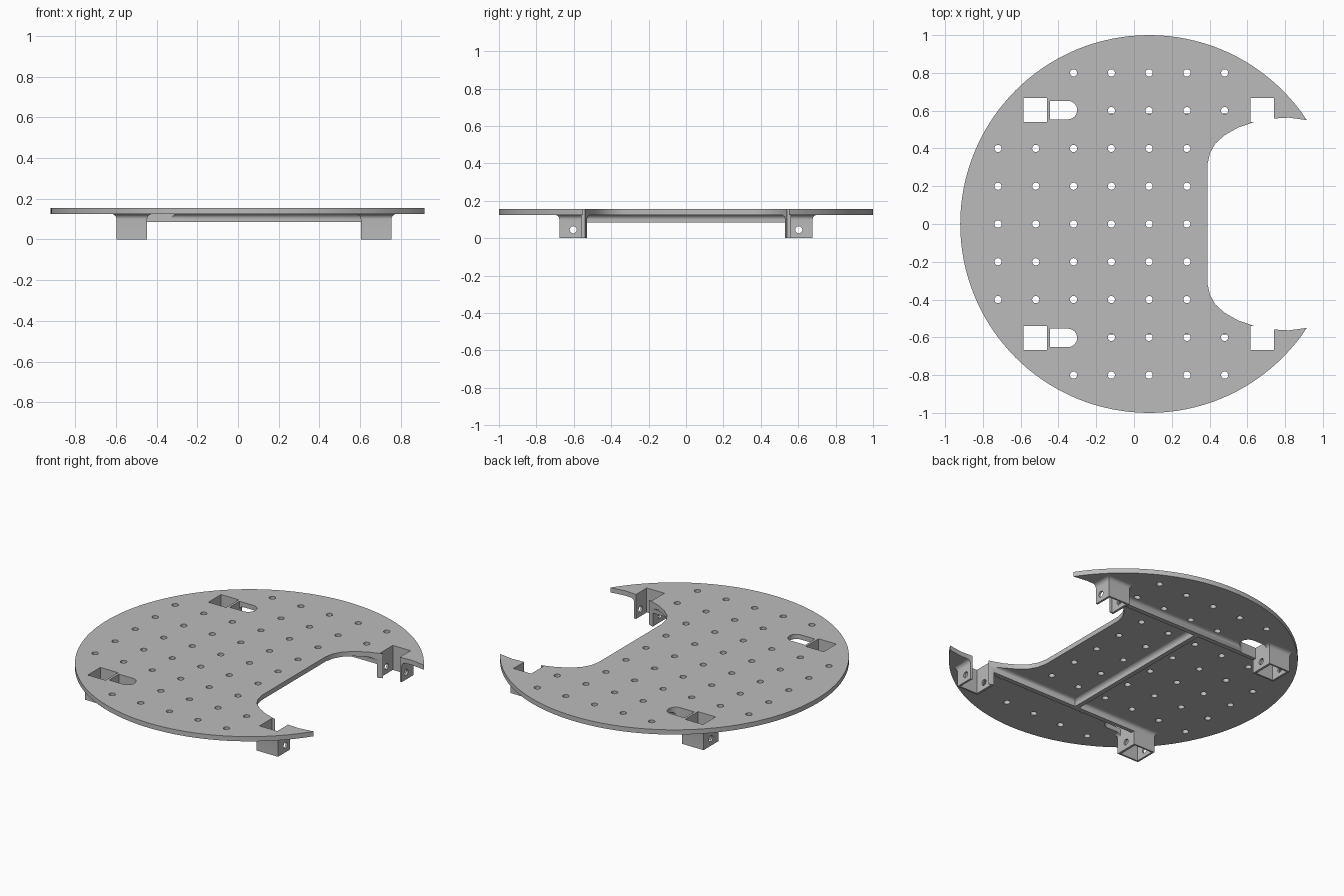
import bpy, bmesh, math

cube = bpy.data.objects.get("Cube")
if cube:
    bpy.data.objects.remove(cube, do_unlink=True)

grey = bpy.data.materials.new("plain grey")
grey.use_nodes = True
grey.diffuse_color = (0.5, 0.5, 0.5, 1)
grey.node_tree.nodes["Principled BSDF"].inputs["Base Color"].default_value = (0.5, 0.5, 0.5, 1)

PLATE_Z, TOP = 0.125, 0.155
FLARE = 0.025


def make(name, bm):
    bmesh.ops.recalc_face_normals(bm, faces=bm.faces)
    mesh = bpy.data.meshes.new(name)
    bm.to_mesh(mesh)
    bm.free()
    mesh.materials.append(grey)
    ob = bpy.data.objects.new(name, mesh)
    bpy.context.collection.objects.link(ob)
    return ob


def loft(bm, rings):
    """Skin a stack of rings of 3D points and cap both ends."""
    loops = [[bm.verts.new(p) for p in ring] for ring in rings]
    n = len(loops[0])
    for a, b in zip(loops, loops[1:]):
        for i in range(n):
            j = (i + 1) % n
            bm.faces.new((a[i], a[j], b[j], b[i]))
    bm.faces.new(loops[0][::-1])
    bm.faces.new(loops[-1])


def prism(bm, points, z0, z1):
    loft(bm, [[(x, y, z) for x, y in points] for z in (z0, z1)])


def rect(x0, x1, y0, y1):
    return [(x0, y0), (x1, y0), (x1, y1), (x0, y1)]


def circle(cx, cy, r, n, start=0.0, sweep=math.tau):
    return [(cx + r * math.cos(start + sweep * i / n),
             cy + r * math.sin(start + sweep * i / n)) for i in range(n)]


def flared_block(bm, x0, x1, y0, y1, z0):
    """Block hanging under the plate with a concave fillet at its top."""
    rings = [(0, z0)]
    for i in range(7):
        a = math.pi / 2 * i / 6
        rings.append((FLARE * (1 - math.cos(a)), PLATE_Z - FLARE + FLARE * math.sin(a)))
    rings.append((FLARE, PLATE_Z + 0.002))
    loft(bm, [[(x, y, z) for x, y in rect(x0 - g, x1 + g, y0 - g, y1 + g)]
              for g, z in rings])


def finish(ob, cutters):
    """Apply the boolean cuts and smooth the curved walls."""
    for c in cutters:
        mod = ob.modifiers.new("cut", 'BOOLEAN')
        mod.operation, mod.solver, mod.object = 'DIFFERENCE', 'EXACT', c
    bpy.context.view_layer.update()
    graph = bpy.context.evaluated_depsgraph_get()
    mesh = bpy.data.meshes.new_from_object(ob.evaluated_get(graph))
    ob.modifiers.clear()
    ob.data = mesh
    bpy.ops.object.select_all(action='DESELECT')
    ob.select_set(True)
    bpy.context.view_layer.objects.active = ob
    bpy.ops.object.shade_smooth_by_angle(angle=math.radians(30))


# Notch cutter
half = [(0.39, 0.32), (0.402, 0.375), (0.43, 0.425), (0.48, 0.47), (0.55, 0.51),
        (0.64, 0.541), (0.73, 0.558), (0.82, 0.563), (0.915, 0.55), (1.2, 0.5)]
bm = bmesh.new()
prism(bm, half + [(x, -y) for x, y in reversed(half)], -0.1, 0.3)
notch = make("notch_cutter", bm)

# Peg hole cutter
bm = bmesh.new()
for row in range(-4, 5):
    first, last = {4: (2, 6), 3: (3, 6)}.get(abs(row), (0, 5))
    for col in range(first, last + 1):
        prism(bm, circle(-0.72 + 0.2 * col, 0.2 * row, 0.019, 20), 0.05, 0.3)
holes = make("peg_hole_cutter", bm)

# Pocket and slot cutter
bm = bmesh.new()
for s in (-1, 1):
    y0, y1 = sorted((0.54 * s, 0.666 * s))
    for x0 in (-0.585, 0.617):
        prism(bm, rect(x0, x0 + 0.124, y0, y1), -0.1, 0.3)
    end = circle(-0.35, 0.603 * s, 0.049, 16, -math.pi / 2, math.pi)
    prism(bm, [(-0.446, 0.554 * s if s > 0 else 0.652 * s)] + end +
          [(-0.35, 0.603 * s + 0.049), (-0.446, 0.603 * s + 0.049)], 0.05, 0.3)
pockets = make("pocket_cutter", bm)

# Pin bore cutter, running along x through every socket
bm = bmesh.new()
for s in (-1, 1):
    ring = circle(0.603 * s, 0.045, 0.019, 20)
    for x0 in (-0.7, 0.5):
        loft(bm, [[(x, y, z) for y, z in ring] for x in (x0, x0 + 0.36)])
bores = make("bore_cutter", bm)
cutters = [notch, holes, pockets, bores]

# Round deck plate
bm = bmesh.new()
prism(bm, circle(0.08, 0, 1.0, 128), PLATE_Z, TOP)
finish(make("deck_plate", bm), [notch, holes, pockets])

# Leg sockets
for end, x0 in (("rear", -0.597), ("front", 0.603)):
    for side, s in (("left", 1), ("right", -1)):
        bm = bmesh.new()
        y0, y1 = sorted((0.53 * s, 0.677 * s))
        flared_block(bm, x0, x0 + 0.151, y0, y1, 0.0)
        finish(make(f"{end}_{side}_socket", bm), [notch, pockets, bores])

# Stiffening ribs under the plate
for side, s in (("left", 1), ("right", -1)):
    bm = bmesh.new()
    y0, y1 = sorted((0.53 * s, 0.56 * s))
    flared_block(bm, -0.45, 0.61, y0, y1, 0.085)
    finish(make(f"{side}_rib", bm), [notch, pockets])
bm = bmesh.new()
flared_block(bm, -0.035, -0.005, -0.54, 0.54, 0.085)
finish(make("cross_rib", bm), [holes])

for c in cutters:
    bpy.data.objects.remove(c, do_unlink=True)
